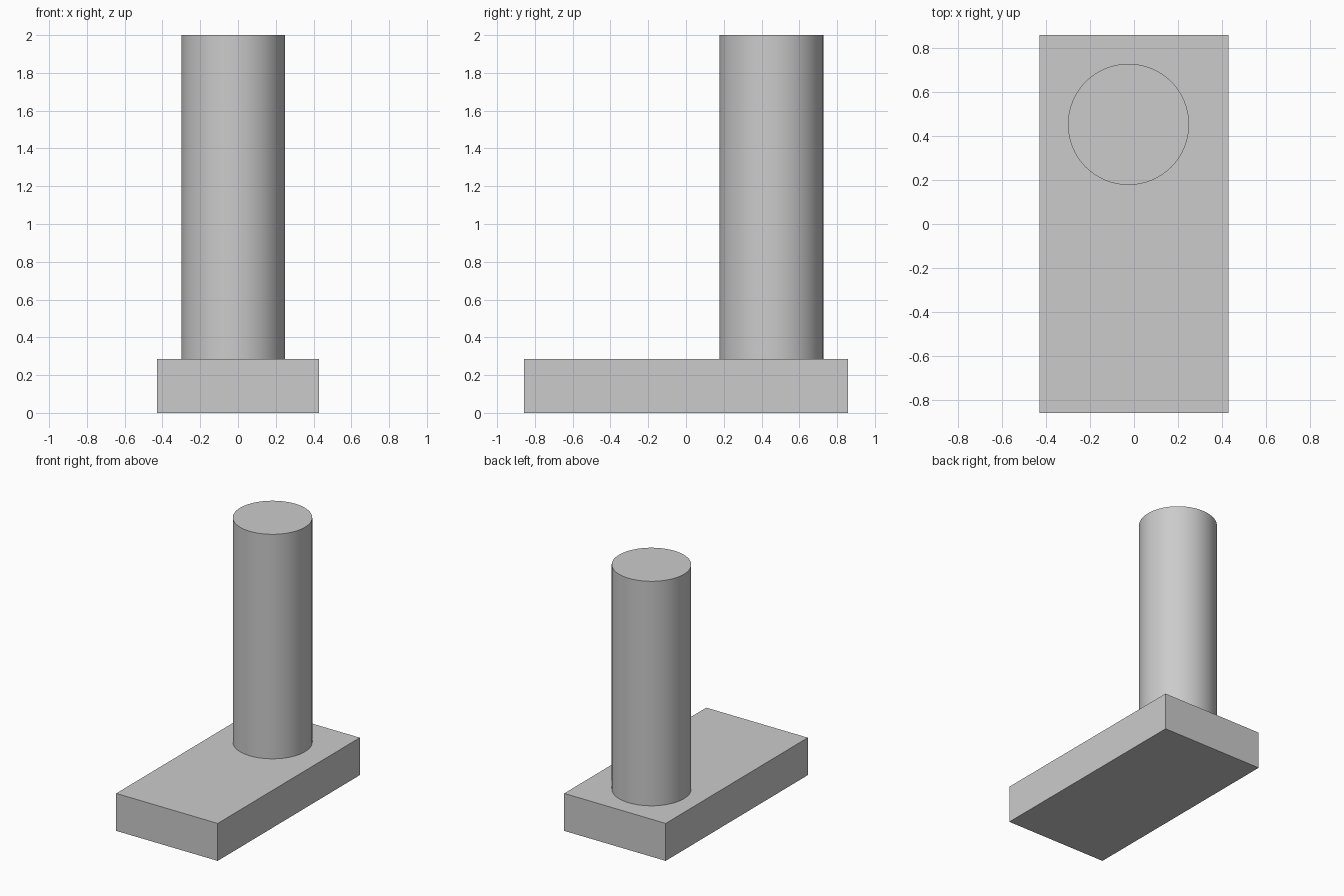
import bpy
import math

if "Cube" in bpy.data.objects:
    bpy.data.objects.remove(bpy.data.objects["Cube"])

BASE_H = 0.286
TOP_Z = 2.0

# Rectangular base slab
bpy.ops.mesh.primitive_cube_add(size=1, location=(0, 0, BASE_H / 2))
base = bpy.context.object
base.name = "base_slab"
base.scale = (0.857, 1.714, BASE_H)
bpy.ops.object.transform_apply(location=False, rotation=False, scale=True)

# Round post standing towards the back of the slab
bpy.ops.mesh.primitive_cylinder_add(
    vertices=64, radius=0.275, depth=TOP_Z - BASE_H,
    location=(-0.025, 0.452, (TOP_Z + BASE_H) / 2))
post = bpy.context.object
post.name = "round_post"
bpy.ops.object.shade_smooth_by_angle(angle=math.radians(30))
